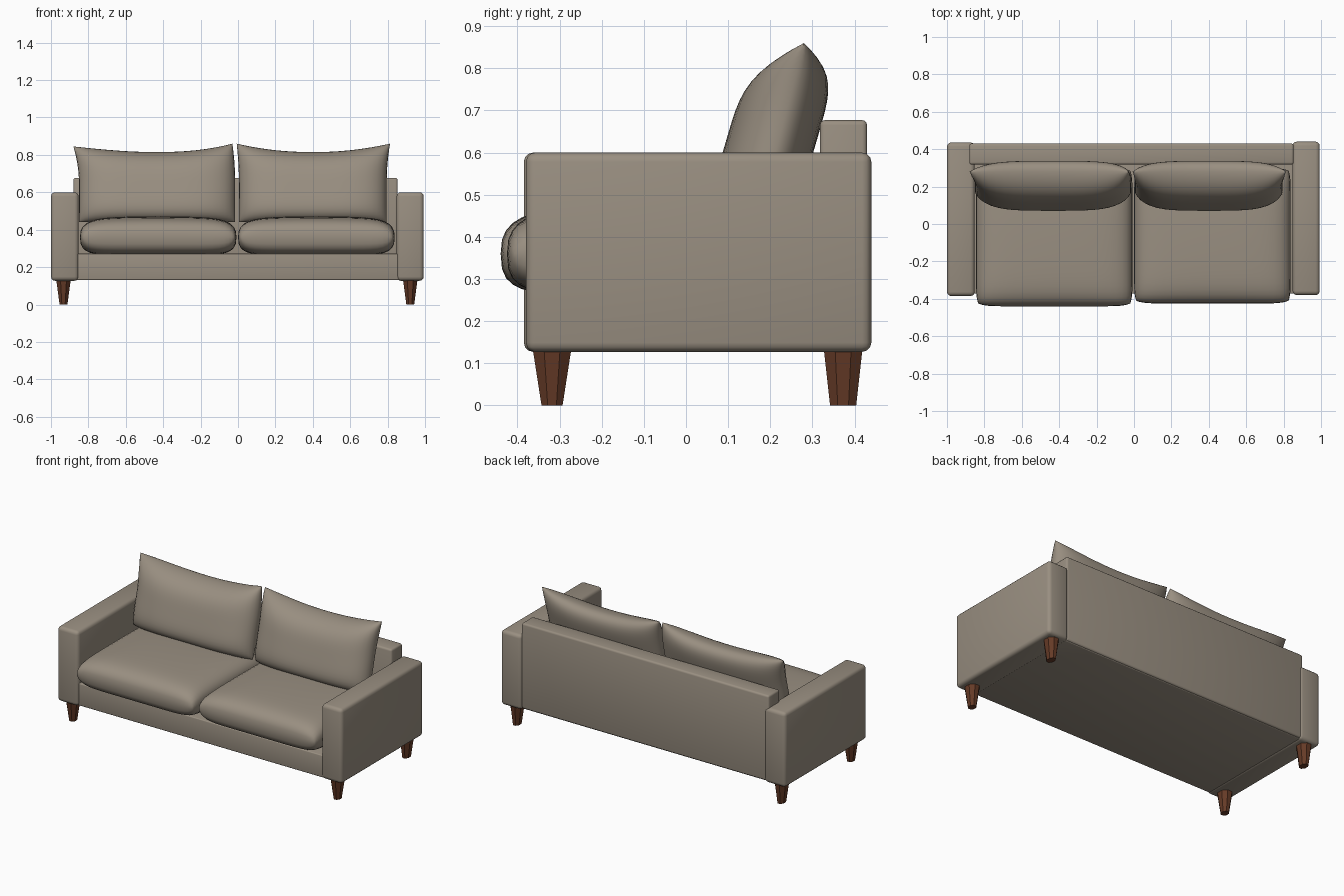
import bpy, bmesh, math
from mathutils import Vector

if "Cube" in bpy.data.objects:
    bpy.data.objects.remove(bpy.data.objects["Cube"])


def material(name, rgb):
    m = bpy.data.materials.new(name)
    m.diffuse_color = (*rgb, 1)
    m.use_nodes = True
    m.node_tree.nodes["Principled BSDF"].inputs["Base Color"].default_value = m.diffuse_color
    return m


FABRIC = material("taupe fabric", (0.32, 0.275, 0.22))
WOOD = material("brown wood", (0.13, 0.043, 0.02))


def finish(name, bm, mat, angle=None):
    bmesh.ops.recalc_face_normals(bm, faces=bm.faces)
    me = bpy.data.meshes.new(name)
    bm.to_mesh(me)
    bm.free()
    me.materials.append(mat)
    ob = bpy.data.objects.new(name, me)
    bpy.context.collection.objects.link(ob)
    if angle:
        bpy.ops.object.select_all(action='DESELECT')
        ob.select_set(True)
        bpy.context.view_layer.objects.active = ob
        bpy.ops.object.shade_smooth_by_angle(angle=math.radians(angle))
    return ob


def box(name, lo, hi, bevel):
    """Upholstered box with softened edges."""
    bm = bmesh.new()
    bmesh.ops.create_cube(bm, size=1)
    lo, hi = Vector(lo), Vector(hi)
    for v in bm.verts:
        v.co = Vector([(a + b) / 2 + c * (b - a) for a, b, c in zip(lo, hi, v.co)])
    bmesh.ops.bevel(bm, geom=bm.edges[:], offset=bevel, segments=3,
                    profile=0.5, affect='EDGES')
    return finish(name, bm, FABRIC, 40)


def cushion(name, place, n=24):
    """Closed cushion: two grids sharing a rim, shaped by place(u, v, side)."""
    bm = bmesh.new()
    t = [math.sin(math.pi * (i / n - 0.5)) for i in range(n + 1)]
    rim, sheets = {}, []
    for side in (1, -1):
        g = {}
        for i, u in enumerate(t):
            for j, v in enumerate(t):
                if i in (0, n) or j in (0, n):
                    if (i, j) not in rim:
                        rim[i, j] = bm.verts.new(place(u, v, 0))
                    g[i, j] = rim[i, j]
                else:
                    g[i, j] = bm.verts.new(place(u, v, side))
        sheets.append(g)
    for g in sheets:
        for i in range(n):
            for j in range(n):
                bm.faces.new((g[i, j], g[i + 1, j], g[i + 1, j + 1], g[i, j + 1]))
    return finish(name, bm, FABRIC, 60)


def seat_shape(x0, x1, front):
    back = 0.30

    def place(u, v, s):
        edge = ((1 - u ** 8) * (1 - v ** 8)) ** 0.36
        crown = 0.085 + 0.027 * (1 - u * u) ** 0.5 * (1 - v * v) ** 0.5
        x = (x0 + x1) / 2 + (x1 - x0) / 2 * u * (1 - 0.03 * v ** 12)
        y = (front + back) / 2 + (back - front) / 2 * v * (1 - 0.04 * u ** 12)
        return (x, y, 0.36 + s * edge * (crown if s > 0 else 0.096))
    return place


def pillow_shape(x0, x1, drop_left, drop_right, flare_l, flare_r):
    def place(u, v, s):
        puff = ((1 - u ** 4) * (1 - v ** 4)) ** 0.5
        # sagging top edge with raised corners
        top = 0.815 + 0.045 * abs(u) ** 2.2 - (drop_left if u < 0 else drop_right) * abs(u) ** 3
        z = 0.44 + (top - 0.44) * (v + 1) / 2
        lean = max(v, 0) ** 2
        x = (x0 + x1) / 2 + (x1 - x0) / 2 * u
        x += (-flare_l if u < 0 else flare_r) * abs(u) ** 3 * lean
        y = 0.225 + 0.055 * v + s * puff * (0.13 if s < 0 else 0.085)
        return (x, y, z)
    return place


# Frame: arms, base and back
box("left_arm", (-1.0, -0.385, 0.127), (-0.852, 0.436, 0.60), 0.022)
box("right_arm", (0.848, -0.38, 0.127), (0.993, 0.44, 0.60), 0.022)
box("base", (-0.87, -0.372, 0.131), (0.87, 0.42, 0.272), 0.006)
box("back_frame", (-0.88, 0.318, 0.135), (0.853, 0.43, 0.677), 0.012)

# Seat cushions
cushion("left_seat_cushion", seat_shape(-0.845, -0.008, -0.44))
cushion("right_seat_cushion", seat_shape(0.0, 0.838, -0.425))

# Back cushions
cushion("left_back_cushion", pillow_shape(-0.85, -0.015, 0.015, 0.0, 0.03, -0.015))
cushion("right_back_cushion", pillow_shape(0.005, 0.795, 0.0, 0.0, 0.012, 0.018))

# Tapered eight-sided legs
for label, y, foot in (("front", -0.318, 0.025), ("back", 0.373, 0.031)):
    for side, x in (("left", -0.933), ("right", 0.921)):
        bm = bmesh.new()
        rings = []
        for z, rx, ry in ((0, 0.021, foot), (0.135, 0.039, 0.046)):
            rings.append([bm.verts.new((
                x + rx * math.cos(a) / math.cos(math.pi / 8),
                y + ry * math.sin(a) / math.cos(math.pi / 8), z))
                for a in [math.pi / 8 + k * math.pi / 4 for k in range(8)]])
        for k in range(8):
            m = (k + 1) % 8
            bm.faces.new((rings[0][k], rings[0][m], rings[1][m], rings[1][k]))
        for r in rings:
            bm.faces.new(r)
        finish(f"{side}_{label}_leg", bm, WOOD)
